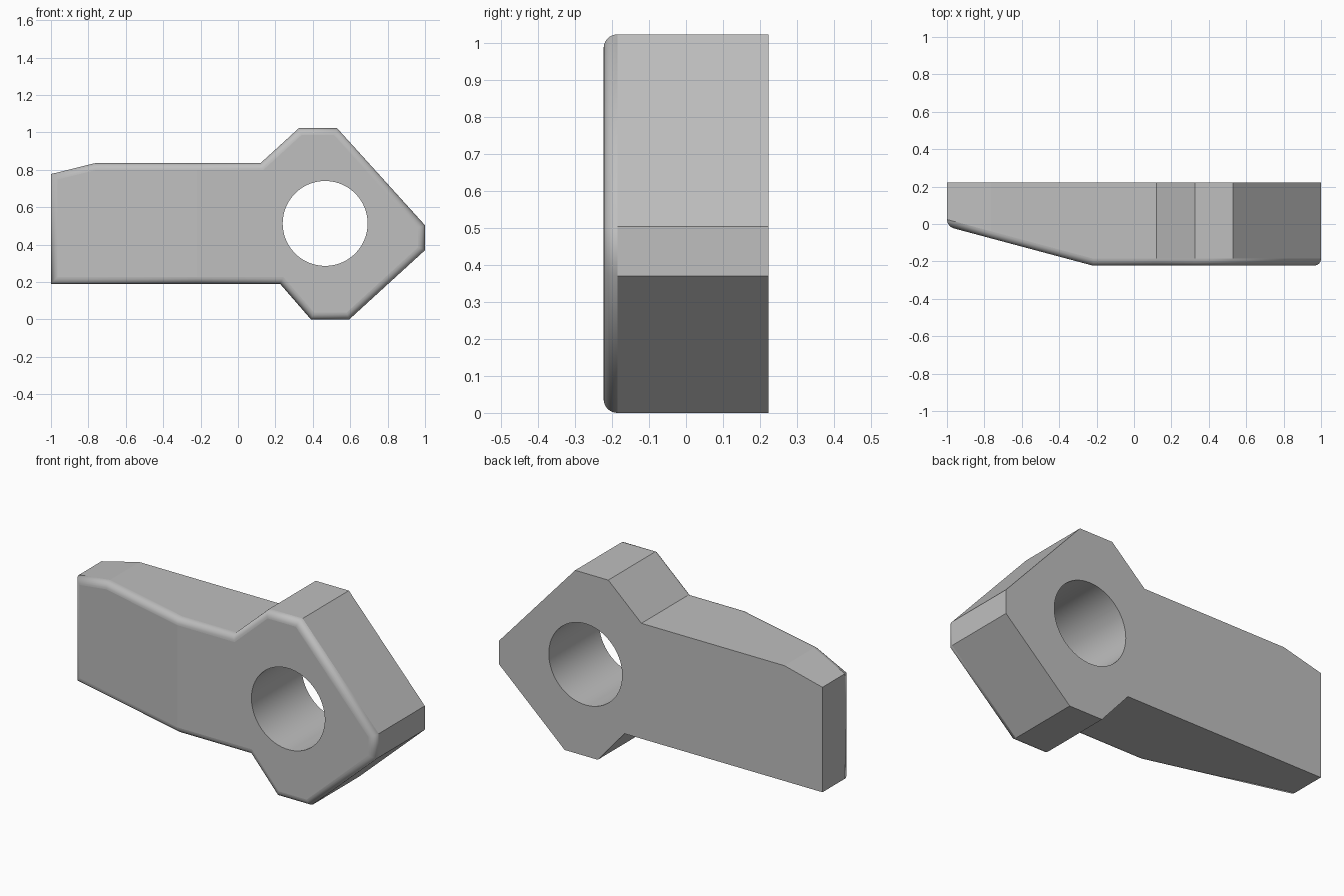
import bpy, bmesh
from math import radians, tan, pi, hypot

cube = bpy.data.objects.get("Cube")
if cube:
    bpy.data.objects.remove(cube, do_unlink=True)

BACK, FRONT = 0.2225, -0.2225
FOLD = -0.22                       # the front face tapers back left of here
HOLE_X, HOLE_Z, HOLE_R = 0.466, 0.513, 0.227
ROUND = 0.037

metal = bpy.data.materials.new("plain grey")
metal.use_nodes = True
grey = (0.52, 0.52, 0.52, 1)
metal.diffuse_color = grey
metal.node_tree.nodes["Principled BSDF"].inputs["Base Color"].default_value = grey

# Side outline, counter-clockwise from the lower end of the shank
outline = [(-1, 0.19), (FOLD, 0.19), (0.225, 0.19), (0.39, 0), (0.595, 0),
           (1, 0.37), (1, 0.503), (0.53, 1.022), (0.325, 1.022),
           (0.12, 0.835), (FOLD, 0.835), (-0.765, 0.835), (-1, 0.777)]


def front_y(x):
    return FRONT + max(0, FOLD - x) * tan(radians(15))


# Solid body, with the front split along the fold
bm = bmesh.new()
front = [bm.verts.new((x, front_y(x), z)) for x, z in outline]
back = [bm.verts.new((x, BACK, z)) for x, z in outline]
n = len(outline)
top_fold = outline.index((FOLD, 0.835))
bm.faces.new(front[1:top_fold + 1])
bm.faces.new(front[:2] + front[top_fold:])
bm.faces.new(back[::-1])
for i in range(n):
    j = (i + 1) % n
    bm.faces.new((front[j], front[i], back[i], back[j]))
bmesh.ops.recalc_face_normals(bm, faces=bm.faces)

# Rounded front rim
rim = [bm.edges.get((front[i], front[(i + 1) % n])) for i in range(n)]
rounded = bmesh.ops.bevel(bm, geom=rim, offset=ROUND, offset_type='OFFSET',
                          segments=6, profile=0.5, affect='EDGES')
for face in rounded["faces"]:
    face.smooth = True
mesh = bpy.data.meshes.new("link_body")
bm.to_mesh(mesh)
bm.free()
mesh.materials.append(metal)
body = bpy.data.objects.new("link_body", mesh)
bpy.context.collection.objects.link(body)

# Round through hole
bpy.ops.mesh.primitive_cylinder_add(vertices=96, radius=HOLE_R, depth=1,
                                    location=(HOLE_X, 0, HOLE_Z),
                                    rotation=(pi / 2, 0, 0))
cutter = bpy.context.object
cutter.name = "hole_cutter"
cutter.hide_render = True
cut = body.modifiers.new("hole", 'BOOLEAN')
cut.operation = 'DIFFERENCE'
cut.solver = 'EXACT'
cut.object = cutter
bpy.ops.object.select_all(action='DESELECT')
body.select_set(True)
bpy.context.view_layer.objects.active = body
bpy.ops.object.modifier_apply(modifier=cut.name)
bpy.data.objects.remove(cutter, do_unlink=True)

# Smooth hole wall, one colour throughout
for face in mesh.polygons:
    face.material_index = 0
    c = face.center
    if abs(face.normal.y) < 0.1 and hypot(c.x - HOLE_X, c.z - HOLE_Z) < HOLE_R + 0.01:
        face.use_smooth = True
